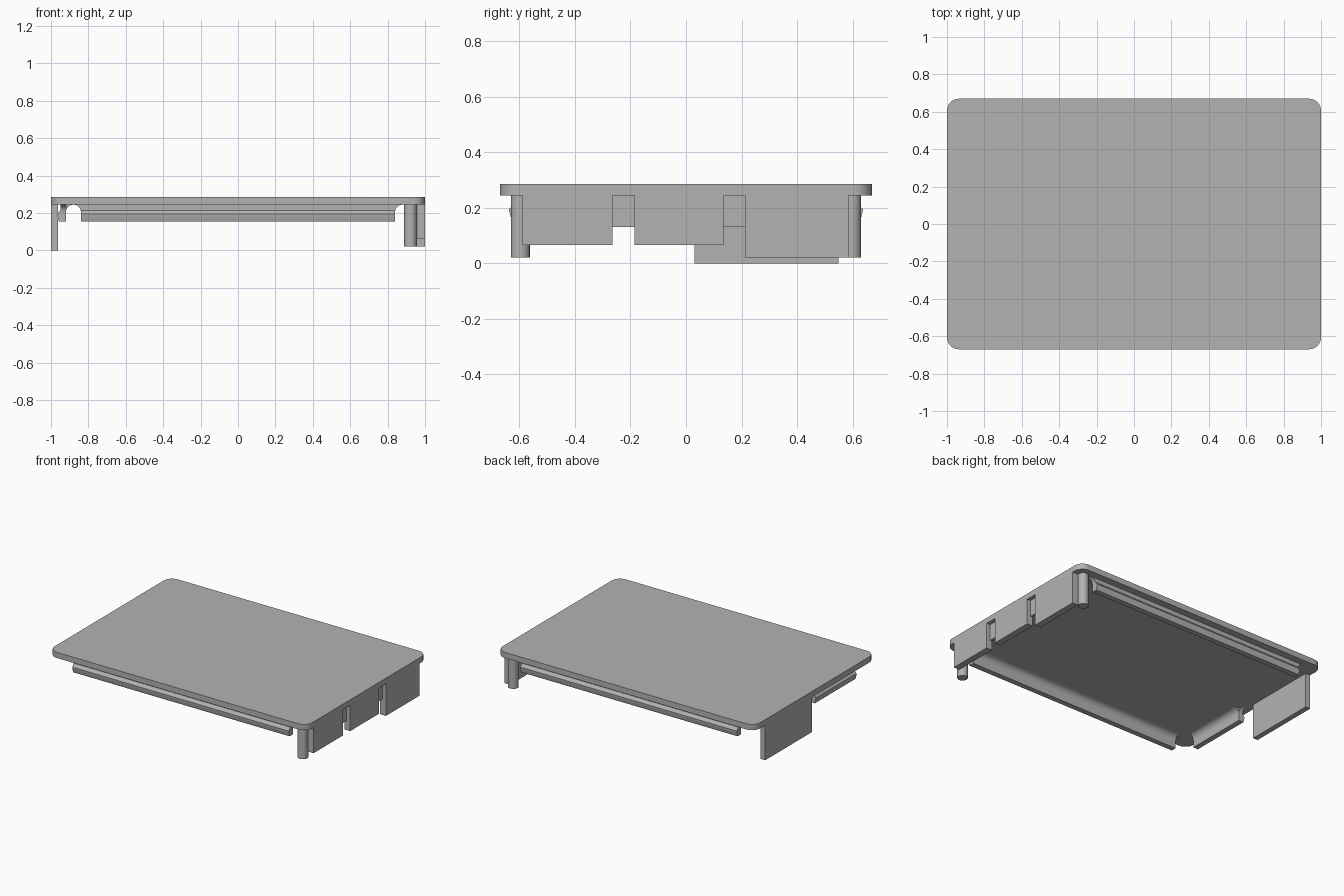
import bpy, bmesh, math
from mathutils import Vector

if "Cube" in bpy.data.objects:
    bpy.data.objects.remove(bpy.data.objects["Cube"])

grey = bpy.data.materials.new("light grey plastic")
grey.diffuse_color = (0.45, 0.45, 0.45, 1)
grey.use_nodes = True
grey.node_tree.nodes["Principled BSDF"].inputs["Base Color"].default_value = grey.diffuse_color

HX, HY = 1.0, 0.67          # half size of the lid
UNDER, TOP = 0.245, 0.285   # lid underside and top


def prism(name, points, sweep):
    """Closed outline of 3D points swept along a vector."""
    bm = bmesh.new()
    face = bm.faces.new([bm.verts.new(p) for p in points])
    new = bmesh.ops.extrude_face_region(bm, geom=[face])["geom"]
    bmesh.ops.translate(bm, vec=Vector(sweep),
                        verts=[v for v in new if isinstance(v, bmesh.types.BMVert)])
    bmesh.ops.recalc_face_normals(bm, faces=bm.faces)
    mesh = bpy.data.meshes.new(name)
    bm.to_mesh(mesh)
    bm.free()
    obj = bpy.data.objects.new(name, mesh)
    bpy.context.collection.objects.link(obj)
    mesh.materials.append(grey)
    bpy.ops.object.select_all(action='DESELECT')
    obj.select_set(True)
    bpy.context.view_layer.objects.active = obj
    bpy.ops.object.shade_smooth_by_angle(angle=math.radians(30))
    return obj


def arc(cx, cy, r, a0, a1, n):
    return [(cx + r * math.cos(math.radians(a0 + (a1 - a0) * i / n)),
             cy + r * math.sin(math.radians(a0 + (a1 - a0) * i / n))) for i in range(n + 1)]


# Lid plate with rounded corners
R = 0.065
outline = []
for sx, sy, a in ((1, 1, 0), (-1, 1, 90), (-1, -1, 180), (1, -1, 270)):
    outline += arc(sx * (HX - R), sy * (HY - R), R, a, a + 90, 10)
prism("lid_plate", [(x, y, UNDER) for x, y in outline], (0, 0, TOP - UNDER))

# Snap ridge section: (distance from lid edge, height), filleted on the inner side
F = 0.04
SNAP = [(0.05, UNDER), (0.05, 0.215), (0.033, 0.195), (0.033, 0.187), (0.042, 0.155), (0.08, 0.155)]
SNAP += arc(0.08 + F, UNDER - F, F, 180, 90, 8)
# Concave fillet that closes a ridge end: (distance past the end, height)
END = [(0, UNDER)] + arc(F, UNDER - F, F, 180, 90, 8)


def snap_ridge(name, start, end, place):
    """place(along, inset, z) gives the world position."""
    def pos(a, d, z):
        return Vector(place(a, d, z))
    prism(name, [pos(start, d, z) for d, z in SNAP], pos(end, 0, 0) - pos(start, 0, 0))
    for tag, at, s in (("start", start, -1), ("end", end, 1)):
        prism(f"{name}_{tag}_fillet", [pos(at + s * e, 0.05, z) for e, z in END],
              pos(0, 0.03, 0) - pos(0, 0, 0))


snap_ridge("front_snap_ridge", -0.84, 0.84, lambda a, d, z: (a, -HY + d, z))
snap_ridge("back_snap_ridge", -0.84, 0.84, lambda a, d, z: (a, HY - d, z))
snap_ridge("left_snap_ridge", -0.51, -0.06, lambda a, d, z: (-HX + d, a, z))

# Left hanging tab
prism("left_tab", [(-1, 0.03, 0), (-1, 0.55, 0), (-1, 0.55, UNDER), (-1, 0.03, UNDER)], (0.037, 0, 0))

# Right wall, stepped along its lower edge and cut by two slots
for name, y0, y1, z0 in (("right_wall_front", -0.59, -0.265, 0.065),
                         ("right_wall_middle", -0.185, 0.135, 0.065),
                         ("right_wall_back", 0.212, 0.585, 0.02)):
    prism(name, [(1, y0, z0), (1, y1, z0), (1, y1, UNDER), (1, y0, UNDER)], (-0.045, 0, 0))

# Thin webs set back in the slots
for name, y0, y1 in (("front_slot_web", -0.265, -0.185), ("back_slot_web", 0.135, 0.212)):
    prism(name, [(0.972, y0, 0.13), (0.972, y1, 0.13), (0.972, y1, UNDER), (0.972, y0, UNDER)],
          (-0.017, 0, 0))

# Round posts at the right corners
for name, y in (("front_post", -0.597), ("back_post", 0.597)):
    prism(name, [(x, py, 0.02) for x, py in arc(0.922, y, 0.034, 0, 345, 23)], (0, 0, UNDER - 0.02))
